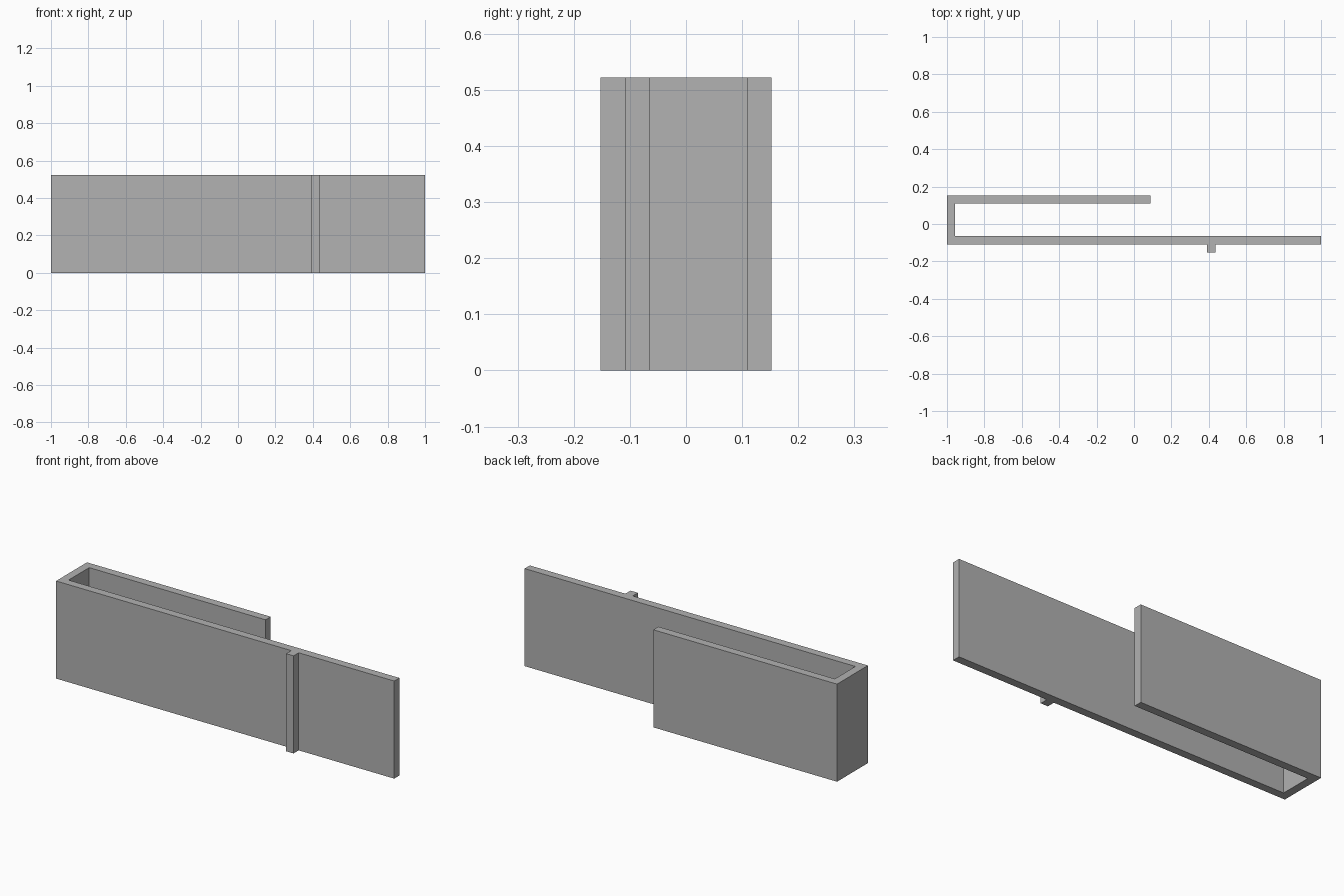
import bpy
import bmesh

cube = bpy.data.objects.get("Cube")
if cube:
    bpy.data.objects.remove(cube, do_unlink=True)

UNIT = 1 / 23      # wall thickness
HEIGHT = 12 * UNIT

grey = bpy.data.materials.new("plain grey")
grey.use_nodes = True
colour = (0.445, 0.445, 0.445, 1)
grey.diffuse_color = colour
grey.node_tree.nodes["Principled BSDF"].inputs["Base Color"].default_value = colour

# Hooked clip outline seen from above, counter-clockwise, in wall thicknesses
outline = [
    (-23, -2.5), (9, -2.5), (9, -3.5), (10, -3.5), (10, -2.5),  # front face and rib
    (23, -2.5), (23, -1.5), (-22, -1.5),                        # long plate
    (-22, 2.5), (2, 2.5), (2, 3.5), (-23, 3.5),                 # end wall and short plate
]

# Extrude the outline upward into one solid
bm = bmesh.new()
base = bm.faces.new([bm.verts.new((x * UNIT, y * UNIT, 0)) for x, y in outline])
result = bmesh.ops.extrude_face_region(bm, geom=[base], use_keep_orig=True)
top = [v for v in result["geom"] if isinstance(v, bmesh.types.BMVert)]
bmesh.ops.translate(bm, verts=top, vec=(0, 0, HEIGHT))
bmesh.ops.recalc_face_normals(bm, faces=bm.faces)

mesh = bpy.data.meshes.new("hooked_clip")
bm.to_mesh(mesh)
bm.free()
mesh.materials.append(grey)
clip = bpy.data.objects.new("hooked_clip", mesh)
bpy.context.collection.objects.link(clip)
